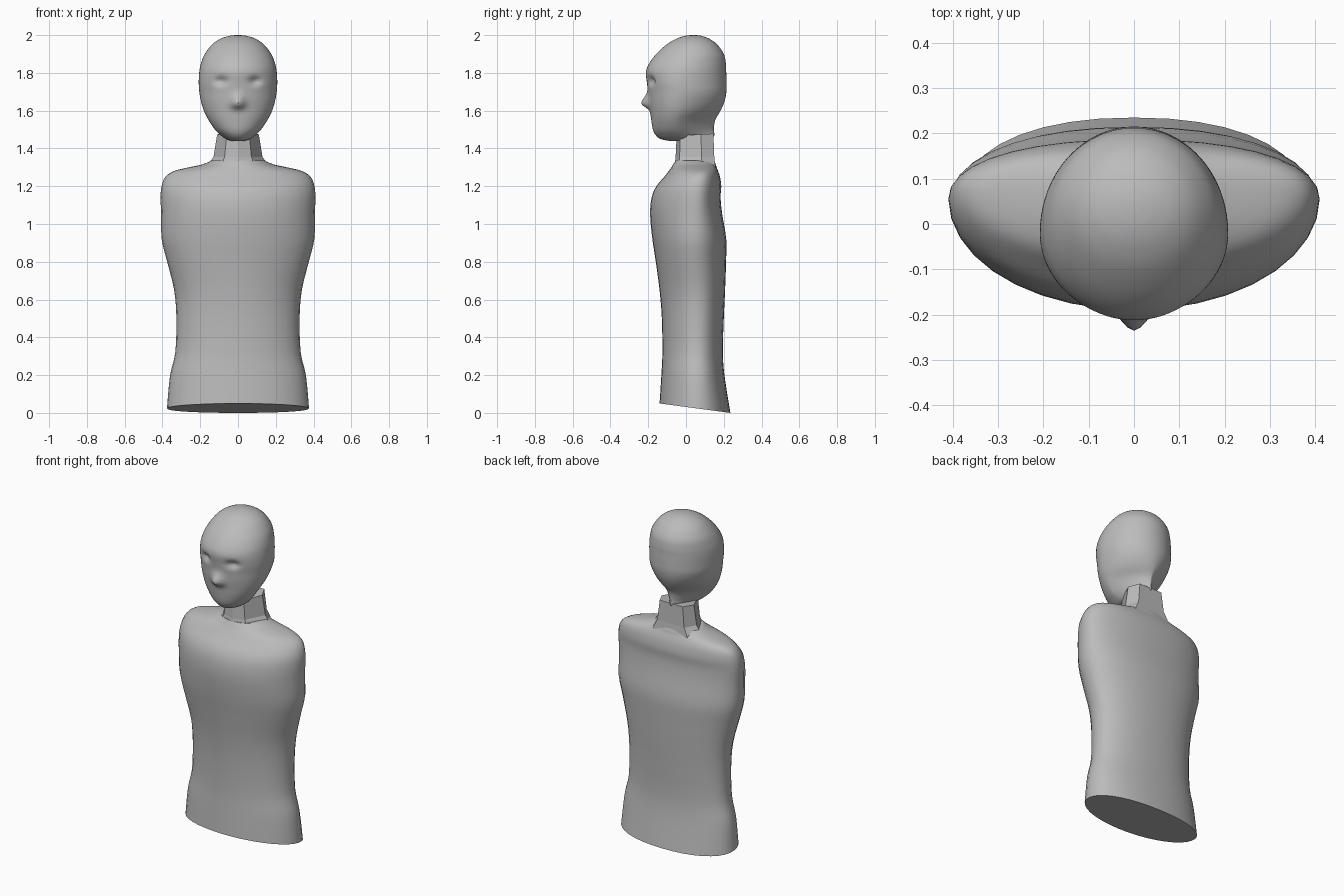
import bpy, bmesh, math

if "Cube" in bpy.data.objects:
    bpy.data.objects.remove(bpy.data.objects["Cube"])

grey = bpy.data.materials.new("mannequin_grey")
grey.diffuse_color = (0.5, 0.5, 0.5, 1)
grey.use_nodes = True
grey.node_tree.nodes["Principled BSDF"].inputs["Base Color"].default_value = grey.diffuse_color


def smooth_rows(rows, steps):
    """Catmull-Rom interpolation between control rows."""
    out = []
    for i in range(len(rows) - 1):
        p0, p1 = rows[max(i - 1, 0)], rows[i]
        p2, p3 = rows[i + 1], rows[min(i + 2, len(rows) - 1)]
        for s in range(steps):
            t = s / steps
            out.append([0.5 * (2 * b + (c - a) * t + (2 * a - 5 * b + 4 * c - d) * t * t
                               + (3 * b - a - 3 * c + d) * t ** 3)
                        for a, b, c, d in zip(p0, p1, p2, p3)])
    out.append(list(rows[-1]))
    return out


def spow(v, e):
    return math.copysign(abs(v) ** e, v)


def section(row, segs):
    """Row: height, half width, front y, back y, side y, back roundness."""
    z, w, yf, yb, ys, n = row
    pts = []
    for k in range(segs):
        a = 2 * math.pi * k / segs
        e = 2 / n if math.sin(a) > 0 else 1.0
        depth = yb - ys if math.sin(a) > 0 else ys - yf
        pts.append((w * spow(math.cos(a), e), ys + depth * spow(math.sin(a), e), z))
    return pts


def loft(name, rings, warp=None, angle=None):
    bm = bmesh.new()
    vs = [[bm.verts.new(warp(*p) if warp else p) for p in r] for r in rings]
    n = len(rings[0])
    for a, b in zip(vs, vs[1:]):
        for j in range(n):
            k = (j + 1) % n
            bm.faces.new((a[j], a[k], b[k], b[j]))
    bm.faces.new(vs[0][::-1])
    bm.faces.new(vs[-1])
    bmesh.ops.recalc_face_normals(bm, faces=bm.faces)
    me = bpy.data.meshes.new(name)
    bm.to_mesh(me)
    bm.free()
    ob = bpy.data.objects.new(name, me)
    bpy.context.collection.objects.link(ob)
    me.materials.append(grey)
    if angle:
        bpy.ops.object.select_all(action='DESELECT')
        ob.select_set(True)
        bpy.context.view_layer.objects.active = ob
        bpy.ops.object.shade_smooth_by_angle(angle=math.radians(angle))
    return ob


# Torso: oval sections with a sloping cut at the hips
torso_rows = [
    (0.03, .376, -.14, .235, .06, 2.2), (0.20, .360, -.13, .205, .06, 2.2),
    (0.32, .332, -.125, .195, .06, 2.2), (0.50, .326, -.128, .20, .06, 2.2),
    (0.65, .338, -.14, .207, .06, 2.2), (0.80, .375, -.16, .212, .05, 2.2),
    (0.92, .404, -.178, .213, .05, 2.2), (1.05, .407, -.19, .192, .05, 2.2),
    (1.14, .410, -.182, .183, .055, 2.2), (1.20, .405, -.157, .187, .06, 2.2),
    (1.25, .384, -.115, .18, .07, 2.2), (1.28, .340, -.092, .17, .075, 2.2),
    (1.30, .260, -.077, .162, .075, 2.2), (1.315, .190, -.068, .158, .07, 2.2),
    (1.335, .140, -.055, .15, .06, 2.2)]


def hip_slope(x, y, z):
    f = max(0.0, 1 - (z - 0.03) / 0.3)
    return x, y, z + f * (0.02 - (y + 0.14) * 0.1333)


loft("torso", [section(r, 36) for r in smooth_rows(torso_rows, 3)], hip_slope, 30)

# Neck: faceted tapering collar with a central front ridge
half = [(.06, -.03), (.11, .08), (.078, .145)]
outline = [(0, -.05)] + half + [(-x, y) for x, y in half[::-1]]
neck_rings = []
for z, sx, sy in ((1.27, 1.55, 1.15), (1.315, 1.45, 1.1), (1.355, 1.18, 1.05), (1.463, 1.0, 1.0)):
    tilt = 0.06 if z > 1.4 else 0
    neck_rings.append([(x * sx, .05 + (y - .05) * sy, z + tilt * (y - .0) + (0.007 if tilt and x else 0))
                       for x, y in outline])
loft("neck", neck_rings)

# Head: egg-shaped loft with narrow nape, eye sockets and nose
head_rows = [
    (1.440, .035, -.09, .09, -.02, 1.6), (1.450, .065, -.135, .13, -.03, 1.4),
    (1.470, .092, -.16, .15, -.04, 1.3), (1.500, .122, -.175, .147, -.05, 1.3),
    (1.550, .156, -.184, .155, -.05, 1.4), (1.600, .181, -.19, .183, -.04, 1.7),
    (1.650, .196, -.196, .204, -.03, 1.9), (1.700, .205, -.20, .214, -.02, 2.0),
    (1.750, .208, -.207, .215, -.02, 2.0), (1.805, .205, -.212, .213, -.01, 2.0),
    (1.850, .196, -.195, .211, 0, 2.0), (1.900, .176, -.158, .2, .02, 2.0),
    (1.950, .138, -.103, .166, .03, 2.0), (1.980, .095, -.053, .125, .035, 2.0),
    (1.995, .05, -.01, .085, .038, 2.0), (2.000, .015, .025, .055, .04, 2.0)]


def face_features(x, y, z):
    if y < -0.05:
        eye = math.exp(-((abs(x) - .09) / .03) ** 2 - ((z - 1.757) / .022) ** 2)
        dz = z - 1.637
        nose = math.exp(-(x / .034) ** 2 - (dz / (.045 if dz > 0 else .025)) ** 2)
        y += .024 * eye - .041 * nose
    return x, y, z


loft("head", [section(r, 80) for r in smooth_rows(head_rows, 5)], face_features, 50)
